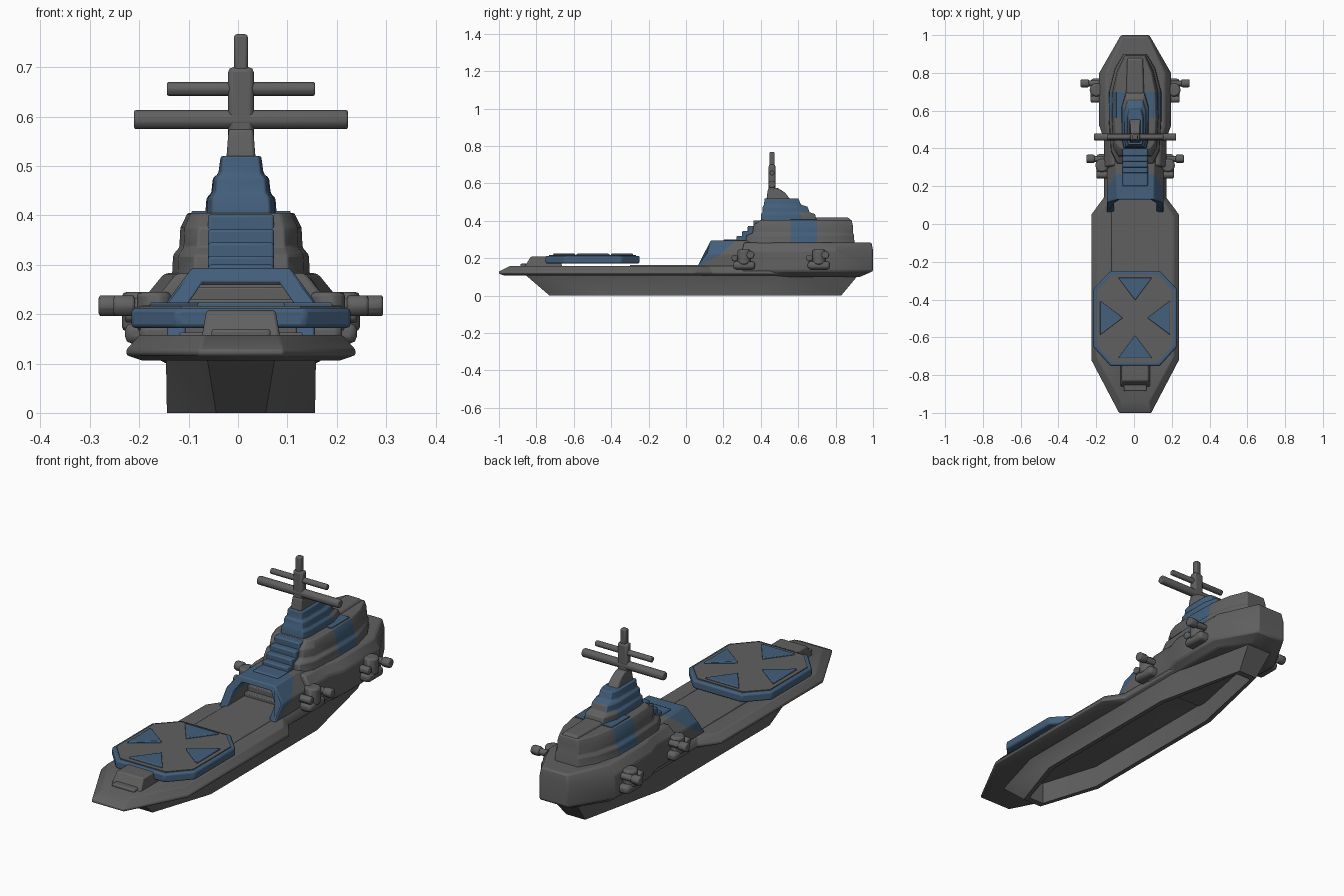
import bpy, bmesh, math
from mathutils import Vector, Matrix

if "Cube" in bpy.data.objects:
    bpy.data.objects.remove(bpy.data.objects["Cube"])

CX = 0.006  # centreline of the ship


def material(name, color):
    m = bpy.data.materials.new(name)
    m.use_nodes = True
    m.diffuse_color = color
    bsdf = m.node_tree.nodes["Principled BSDF"]
    bsdf.inputs["Base Color"].default_value = color
    bsdf.inputs["Roughness"].default_value = 0.8
    return m


GREY = material("hull grey", (0.118, 0.118, 0.118, 1))
BLUE = material("marking blue", (0.056, 0.115, 0.2, 1))


def finish(name, bm, mat, bevel=0.0, rule=None):
    """Turn a bmesh into a named object; faces passing the rule become blue."""
    bmesh.ops.recalc_face_normals(bm, faces=bm.faces)
    if rule:
        for f in bm.faces:
            f.material_index = int(rule(f.calc_center_median()))
    me = bpy.data.meshes.new(name)
    bm.to_mesh(me)
    bm.free()
    me.materials.append(mat)
    if rule:
        me.materials.append(BLUE)
    ob = bpy.data.objects.new(name, me)
    bpy.context.collection.objects.link(ob)
    bpy.context.view_layer.objects.active = ob
    ob.select_set(True)
    bpy.ops.object.shade_smooth_by_angle(angle=math.radians(35))
    ob.select_set(False)
    if bevel:
        mod = ob.modifiers.new("soft edges", "BEVEL")
        mod.width, mod.segments, mod.limit_method = bevel, 2, "ANGLE"
    return ob


def ring(half, z):
    """Closed outline, symmetric about the centreline, from (y, half width) pairs."""
    return ([(CX + w, y, z) for y, w in half]
            + [(CX - w, y, z) for y, w in reversed(half)])


def loft(name, rings, mat=GREY, bevel=0.0, rule=None):
    bm = bmesh.new()
    loops = [[bm.verts.new(p) for p in r] for r in rings]
    n = len(loops[0])
    for a, b in zip(loops, loops[1:]):
        for i in range(n):
            j = (i + 1) % n
            bm.faces.new((a[i], a[j], b[j], b[i]))
    bm.faces.new(list(reversed(loops[0])))
    bm.faces.new(loops[-1])
    return finish(name, bm, mat, bevel, rule)


def blend(low, high, steps):
    """Rings that pass from the low outline to the high one at (share, height) steps."""
    return [ring([(a + (c - a) * t, b + (d - b) * t)
                  for (a, b), (c, d) in zip(low, high)], z) for t, z in steps]


def box(name, x, y, z, mat=GREY, bevel=0.006):
    bm = bmesh.new()
    bmesh.ops.create_cube(bm, size=1)
    for v in bm.verts:
        for i, (lo, hi) in enumerate((x, y, z)):
            v.co[i] = lo if v.co[i] < 0 else hi
    return finish(name, bm, mat, bevel)


def rod(name, a, b, r, bevel=0.006):
    a, b = Vector(a), Vector(b)
    bm = bmesh.new()
    turn = (b - a).to_track_quat("Z", "Y").to_matrix().to_4x4()
    bmesh.ops.create_cone(bm, cap_ends=True, segments=12, radius1=r, radius2=r,
                          depth=(b - a).length,
                          matrix=Matrix.Translation((a + b) / 2) @ turn)
    return finish(name, bm, GREY, bevel)


# Lower hull, long tapers at both ends, hollow from below
top = [(-.87, .07), (-.58, .152), (.55, .152), (.93, .07)]
foot = [(-.73, .05), (-.43, .15), (.38, .15), (.83, .05)]
inner = [(-.7, .04), (-.42, .128), (.37, .128), (.8, .04)]
loft("lower_hull", [ring(top, .12), ring(foot, 0), ring(inner, 0), ring(inner, .106)])

# Main deck with sloping edge
edge = [(-1, .085), (-.72, .232), (.05, .232), (.14, .165), (.5, .165)]
under = [(-.97, .07), (-.7, .2), (.04, .2), (.13, .15), (.5, .15)]
deck = [(-.94, .075), (-.7, .205), (.04, .205), (.12, .15), (.5, .15)]
loft("main_deck", [ring(under, .106), ring(edge, .117), ring(edge, .128),
                   ring(deck, .158)], bevel=.004)
box("runway", (CX - .125, CX + .125), (-.3, .35), (.15, .163), bevel=.004)

# Bow ramp up to the landing pad, with a small step
loft("bow_ramp", [ring([(-.865, .08), (-.66, .08)], .15),
                  ring([(-.83, .07), (-.68, .07)], .208)], bevel=.006)
box("ramp_step", (CX - .06, CX + .06), (-.885, -.84), (.15, .17))

# Landing pad
pad = [(-.752, .13), (-.65, .222), (-.345, .222), (-.248, .13)]
plate = [(-.732, .121), (-.64, .205), (-.355, .205), (-.268, .121)]
loft("landing_pad", [ring(pad, .172), ring(pad, .212)], BLUE, .008)
loft("pad_plate", [ring(plate, .206), ring(plate, .216)])
centre = Vector((CX, -.497, 0))
for k, reach in enumerate((.185, .213, .185, .213)):
    turn = Matrix.Rotation(k * math.pi / 2, 4, "Z")
    tri = [(reach - .12, 0), (reach, -.09), (reach, .09)]
    loft("pad_marking_%d" % (k + 1),
         [[centre + turn @ Vector((x, y, z)) for x, y in tri] for z in (.21, .224)],
         BLUE, .004)

# Hangar arch: blue slanted lip, grey walls behind
outer = [(.15, .155), (.15, .225), (.1, .293)]
inside = [(.078, .264), (.112, .215), (.112, .155)]
section = (outer + [(-x, z) for x, z in reversed(outer)]
           + [(-x, z) for x, z in reversed(inside)] + inside)


def front_y(z):
    return .06 + min(.07, (z - .155) * .8)


loft("hangar_arch", [[(CX + x, front_y(z), z) for x, z in section],
                     [(CX + x, front_y(z) + .01 + (z - .155) * .9, z) for x, z in section],
                     [(CX + x, .36, z) for x, z in section]],
     bevel=.005, rule=lambda c: c.y < .21)

# Stepped back wall inside the hangar
for k in range(4):
    box("hangar_step_%d" % (k + 1), (CX - .113, CX + .113),
        (.2 + k * .025, .4), (.15, .18 + k * .025), bevel=.004)

# Stern block
keel = [(.32, .13), (.5, .15), (.58, .155), (.8, .15), (.93, .06)]
wide = [(.3, .165), (.45, .165), (.52, .19), (.8, .19), (1, .075)]
brow = [(.31, .13), (.45, .135), (.52, .155), (.8, .155), (.992, .07)]
loft("stern_block", [ring(keel, .1), ring(wide, .13), ring(wide, .24),
                     ring(brow, .283)], bevel=.008)

# Upper superstructure with a blue band on each side and across the roof
low = [(.29, .1), (.37, .137), (.56, .15), (.7, .15), (.83, .115), (.905, .065)]
high = [(.4, .08), (.43, .102), (.56, .108), (.7, .104), (.8, .085), (.885, .05)]
loft("upper_superstructure",
     blend(low, high, ((0, .26), (.25, .28), (.3, .32), (.6, .335), (.65, .375), (1, .405))),
     bevel=.004, rule=lambda c: .56 < c.y < .7 and abs(c.x - CX) > .08)
box("roof_band", (CX - .1, CX + .1), (.56, .7), (.4, .409), BLUE, .002)

# Blue stairway from hangar roof to tower
for k, (y, z) in enumerate(((.2, .3), (.27, .318), (.3, .345), (.33, .372), (.36, .402))):
    box("stairway_%d" % (k + 1), (CX - .067, CX + .067), (y, .45), (.27, z), BLUE)

# Bridge tower and grey spine behind it
loft("bridge_tower",
     blend([(.4, .06), (.44, .07), (.62, .073), (.7, .05)],
           [(.42, .036), (.445, .041), (.565, .041), (.6, .03)],
           ((0, .395), (.1, .435), (.4, .445), (.5, .475), (.85, .485), (1, .52))),
     bevel=.004, rule=lambda c: c.y < .64)
loft("rear_spine", [ring([(.56, .06), (.89, .05)], .39),
                    ring([(.58, .045), (.87, .035)], .416)], bevel=.005)

# Mast with two yards
loft("mast_base", [ring([(.43, .03), (.56, .03)], .51),
                   ring([(.435, .027), (.53, .025)], .55),
                   ring([(.44, .025), (.49, .024)], .575)], bevel=.006)
box("mast_lower", (CX - .026, CX + .026), (.442, .478), (.53, .7), bevel=.01)
box("mast_upper", (CX - .014, CX + .014), (.446, .474), (.68, .767))
for name, reach, z, r in (("lower_yard", .217, .594, .02), ("upper_yard", .15, .656, .014)):
    rod(name, (CX - reach, .46, z), (CX + reach, .46, z), r, r / 2)

# Side guns on sponsons
for side, s in (("left", 1), ("right", -1)):
    for place, y, shift in (("front", .32, -.03), ("rear", .72, 0)):
        tag = "%s_%s_" % (side, place)

        def at(x, dy, z):
            return (CX + s * (x + shift), y + dy, z)

        xs = sorted((CX + s * .13, CX + s * (.235 + shift)))
        box(tag + "sponson", xs, (y - .07, y + .05), (.14, .182), bevel=.015)
        rod(tag + "turret", at(.205, -.01, .165), at(.205, -.01, .245), .036, .012)
        rod(tag + "barrel", at(.15, .025, .217), at(.265, .025, .217), .016)
        rod(tag + "muzzle", at(.245, .025, .217), at(.288, .025, .217), .022)
        rod(tag + "short_barrel", at(.15, -.06, .2), at(.235, -.06, .2), .018)
